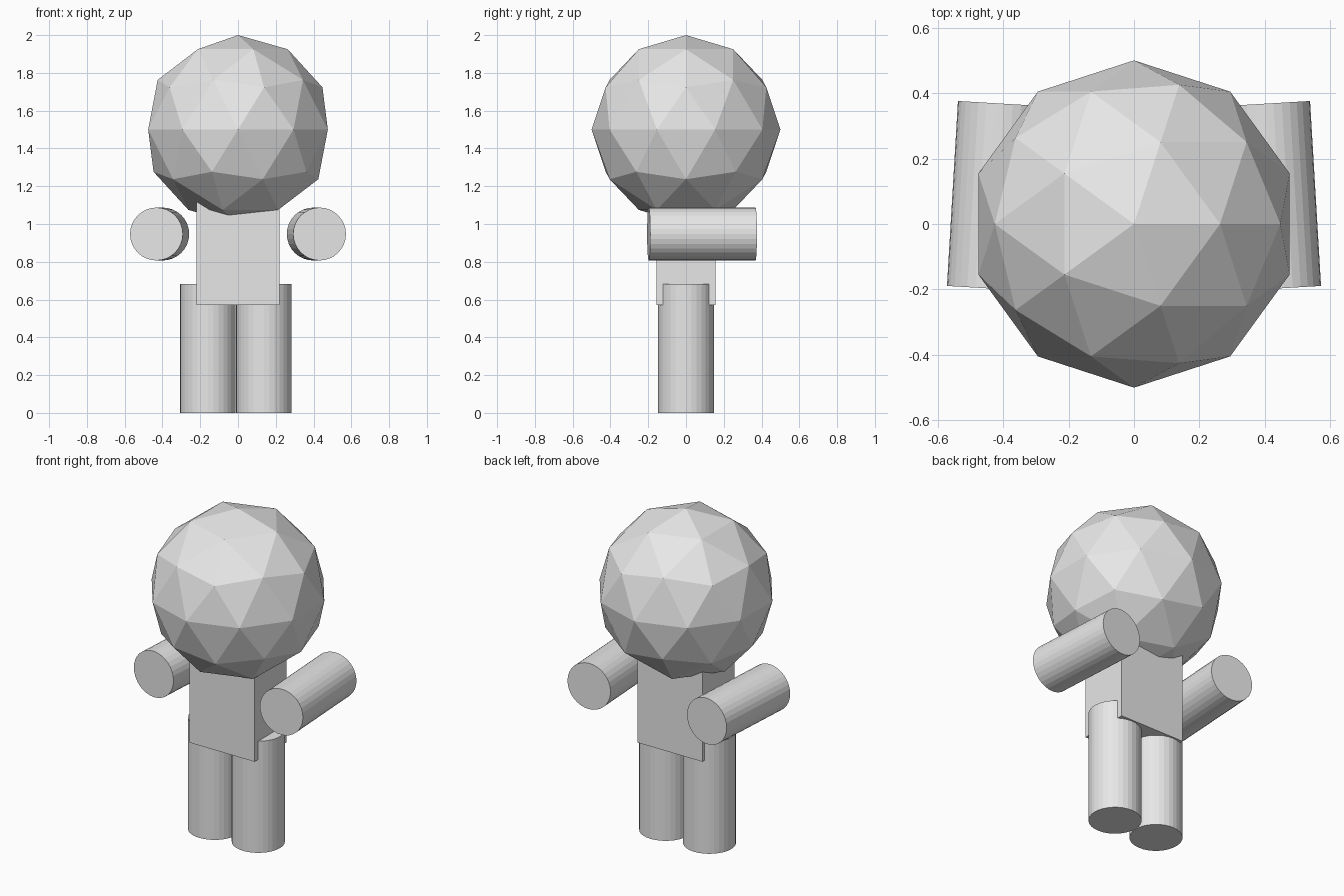
import bpy
import math

if "Cube" in bpy.data.objects:
    bpy.data.objects.remove(bpy.data.objects["Cube"])

grey = bpy.data.materials.new("light grey")
grey.diffuse_color = (0.8, 0.8, 0.8, 1)
grey.use_nodes = True
grey.node_tree.nodes["Principled BSDF"].inputs["Base Color"].default_value = grey.diffuse_color


def finish(name):
    ob = bpy.context.object
    ob.name = name
    ob.data.materials.append(grey)
    return ob


def cylinder(name, radius, length, location, rotation=(0, 0, 0)):
    bpy.ops.mesh.primitive_cylinder_add(vertices=32, radius=radius, depth=length,
                                        location=location, rotation=rotation)
    return finish(name)


# Faceted head
bpy.ops.mesh.primitive_ico_sphere_add(subdivisions=2, radius=0.5, location=(0, 0, 1.5))
finish("head")

# Box torso, its top sunk into the head
bottom, top = 0.57, 1.16
bpy.ops.mesh.primitive_cube_add(size=1, location=(0, 0, (bottom + top) / 2))
torso = finish("torso")
torso.scale = (0.44, 0.312, top - bottom)

# Legs, set slightly off centre
for side, x in (("left", -0.159), ("right", 0.137)):
    cylinder(side + "_leg", 0.147, 0.682, (x, 0, 0.341))

# Arms lying front to back, splayed a little toward the front
for side, s in (("left", -1), ("right", 1)):
    cylinder(side + "_arm", 0.14, 0.566, (s * 0.415, 0.085, 0.947),
             (math.radians(90), 0, s * math.radians(3.4)))
